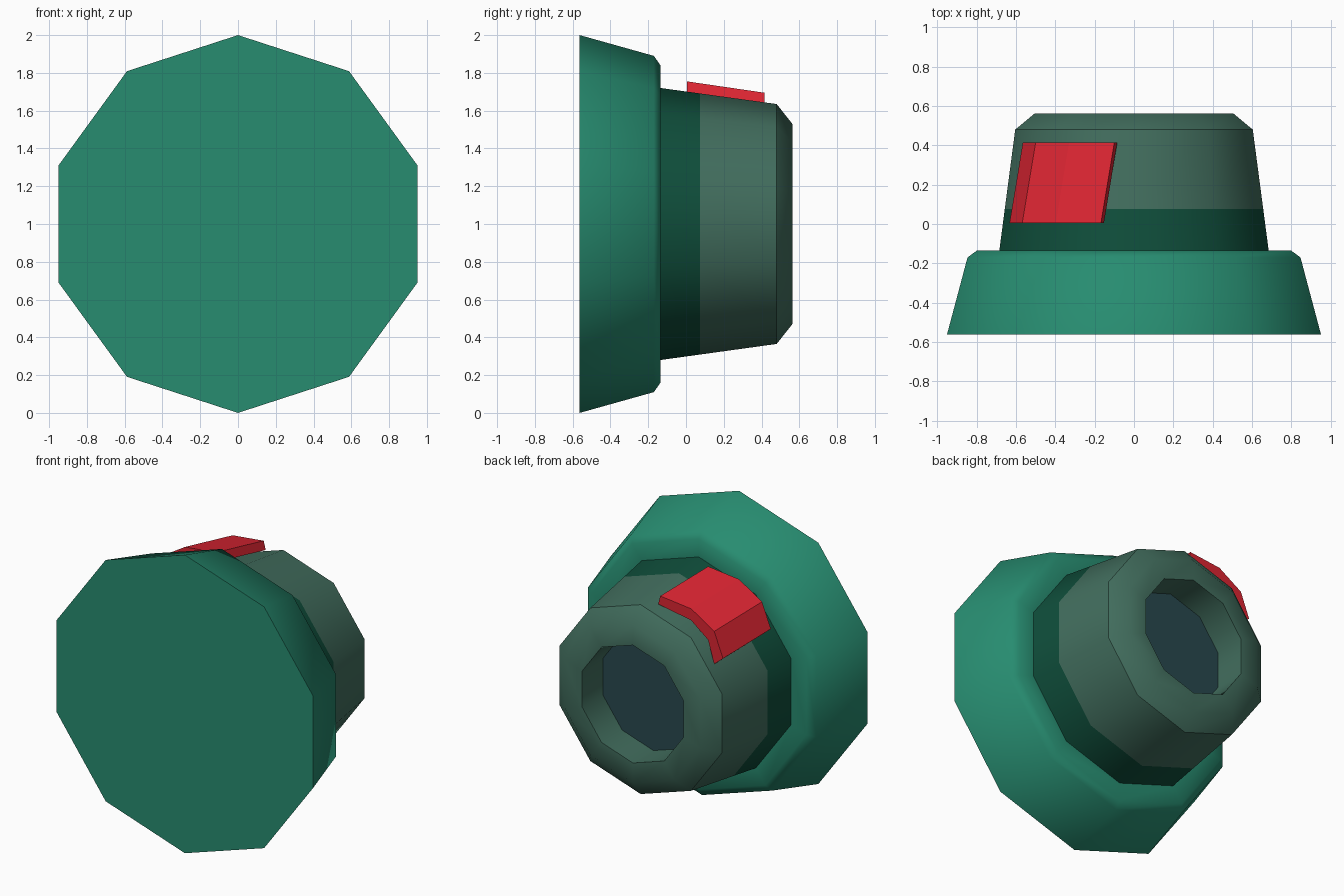
import bpy, bmesh, math

if "Cube" in bpy.data.objects:
    bpy.data.objects.remove(bpy.data.objects["Cube"])


def srgb(r, g, b):
    lin = lambda c: c / 12.92 if c <= 0.04045 else ((c + 0.055) / 1.055) ** 2.4
    return (lin(r / 255), lin(g / 255), lin(b / 255), 1)


def material(name, rgb):
    m = bpy.data.materials.new(name)
    m.diffuse_color = srgb(*rgb)
    m.use_nodes = True
    m.node_tree.nodes["Principled BSDF"].inputs["Base Color"].default_value = m.diffuse_color
    return m


green = material("green", (39, 140, 112))
dark_green = material("dark green", (15, 78, 59))
grey_green = material("grey green", (66, 110, 94))
slate = material("dark slate", (40, 72, 78))
red = material("red", (220, 37, 50))


def finish(name, bm, mat, smooth):
    bmesh.ops.recalc_face_normals(bm, faces=bm.faces)
    me = bpy.data.meshes.new(name)
    bm.to_mesh(me)
    bm.free()
    me.materials.append(mat)
    ob = bpy.data.objects.new(name, me)
    bpy.context.collection.objects.link(ob)
    if smooth:
        bpy.ops.object.select_all(action='DESELECT')
        ob.select_set(True)
        bpy.context.view_layer.objects.active = ob
        bpy.ops.object.shade_smooth_by_angle(angle=math.radians(40))
    return ob


def lathe(name, profile, mat, cap=False, sides=10):
    """Revolve (radius, y) points about the y axis at z = 1."""
    bm = bmesh.new()
    rings = []
    for r, y in profile:
        rings.append([bm.verts.new((r * math.sin(a), y, 1 + r * math.cos(a)))
                      for a in (2 * math.pi * i / sides for i in range(sides))])
    for p, q in zip(rings, rings[1:]):
        for i in range(sides):
            j = (i + 1) % sides
            bm.faces.new((p[i], p[j], q[j], q[i]))
    if cap:
        bm.faces.new(rings[0])
    return finish(name, bm, mat, True)


# wide base with closed front and softened shoulder
lathe("base", [(1, -0.563), (0.89, -0.17), (0.84, -0.135), (0.72, -0.135)], green, cap=True)
# dark collar
lathe("collar", [(0.72, -0.135), (0.691, 0.075)], dark_green)
# rear sleeve with chamfer, rim and socket wall
lathe("sleeve", [(0.691, 0.075), (0.635, 0.48), (0.53, 0.563), (0.395, 0.563),
                 (0.395, 0.345)], grey_green)
# socket floor
lathe("socket_floor", [(0.395, 0.345)], slate, cap=True)

# curved red tab, extruded along the sleeve with a slight outward tilt
outer = [(-0.10, 0.695), (-0.33, 0.67), (-0.50, 0.565), (-0.565, 0.40)]
inner = [(-0.085, 0.637), (-0.33, 0.592), (-0.455, 0.495), (-0.50, 0.345)]
section = outer + inner[::-1]
bm = bmesh.new()
back = [bm.verts.new((x, 0.415, 1 + z)) for x, z in section]
front = [bm.verts.new((x - 0.068, 0.005, 1.06 + z)) for x, z in section]
n = len(section)
for i in range(n):
    j = (i + 1) % n
    bm.faces.new((back[i], back[j], front[j], front[i]))
for ring in (back, front):
    for i in range(3):
        bm.faces.new((ring[i], ring[i + 1], ring[n - 2 - i], ring[n - 1 - i]))
finish("red_tab", bm, red, False)
